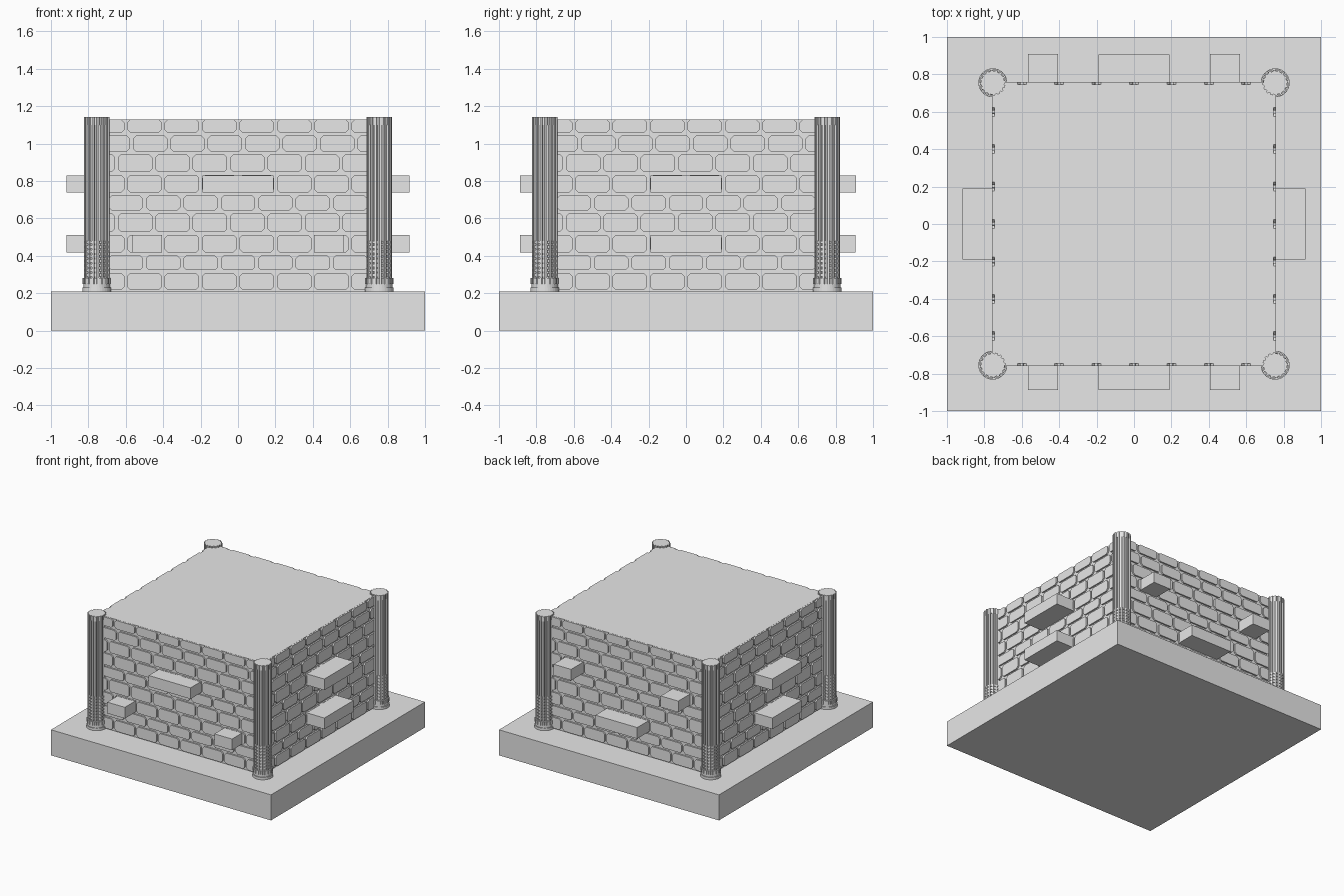
import bpy, bmesh, math
from mathutils import Matrix

if "Cube" in bpy.data.objects:
    bpy.data.objects.remove(bpy.data.objects["Cube"])

# Single stone colour
stone = bpy.data.materials.new("grey_stone")
stone.use_nodes = True
colour = (0.8, 0.8, 0.8, 1)
stone.diffuse_color = colour
stone.node_tree.nodes["Principled BSDF"].inputs["Base Color"].default_value = colour


def finish(name, bm):
    bmesh.ops.recalc_face_normals(bm, faces=bm.faces)
    mesh = bpy.data.meshes.new(name)
    bm.to_mesh(mesh)
    bm.free()
    mesh.materials.append(stone)
    obj = bpy.data.objects.new(name, mesh)
    bpy.context.collection.objects.link(obj)
    return obj


def loft(bm, rings):
    """Join closed rings of points and cap both ends."""
    loops = [[bm.verts.new(p) for p in ring] for ring in rings]
    n = len(loops[0])
    for a, b in zip(loops, loops[1:]):
        for i in range(n):
            j = (i + 1) % n
            bm.faces.new((a[i], a[j], b[j], b[i]))
    bm.faces.new(loops[0][::-1])
    bm.faces.new(loops[-1])


def box(name, x0, x1, y0, y1, z0, z1):
    bm = bmesh.new()
    loft(bm, [[(x0, y0, z), (x1, y0, z), (x1, y1, z), (x0, y1, z)] for z in (z0, z1)])
    return finish(name, bm)


FACE = 0.758      # outer face of the bricks
CORE = 0.746      # bottom of the mortar joints
BASE_TOP = 0.21
WALL_TOP = 1.13

box("base_slab", -1, 1, -1, 1, 0, BASE_TOP)
box("wall_core", -CORE, CORE, -CORE, CORE, BASE_TOP, WALL_TOP)


# Brick courses: cut-corner blocks in staggered rows
def add_brick(bm, u0, u1, z0, z1, c=0.016):
    c = min(c, (u1 - u0) / 3)
    outline = [(u0 + c, z0), (u1 - c, z0), (u1, z0 + c), (u1, z1 - c),
               (u1 - c, z1), (u0 + c, z1), (u0, z1 - c), (u0, z0 + c)]
    loft(bm, [[(u, -d, z) for u, z in outline] for d in (CORE - 0.01, FACE)])


course_lines = [BASE_TOP, 0.315, 0.41, 0.52, 0.635, 0.73, 0.84, 0.95, 1.05, 1.137]
shifts = [0, 0.1, 0, 0.15, 0.1, 0, 0.15, 0.03, 0]
PITCH, GAP, END = 0.2, 0.008, 0.73


def brick_wall(name, turn):
    bm = bmesh.new()
    for row, shift in enumerate(shifts):
        z0, z1 = course_lines[row] + GAP, course_lines[row + 1] - GAP
        for i in range(-5, 5):
            u0 = max(i * PITCH + shift, -END)
            u1 = min((i + 1) * PITCH + shift, END)
            if u1 - u0 > 0.04:
                add_brick(bm, u0 + GAP, u1 - GAP, z0, z1)
    obj = finish(name, bm)
    obj.data.transform(Matrix.Rotation(turn * math.pi / 2, 4, "Z"))


sides = ["front", "left", "back", "right"]
for turn, side in enumerate(sides):
    brick_wall(side + "_bricks", turn)

# Projecting ledges: side, centre along wall, half width, level, reach
LOW, HIGH = (0.418, 0.51), (0.738, 0.83)
ledges = [(0, 0, 0.19, HIGH, 0.888), (2, 0, 0.19, LOW, 0.905)]
for u in (-0.487, 0.487):
    ledges += [(0, u, 0.08, LOW, 0.888), (2, u, 0.08, HIGH, 0.91)]
for turn in (1, 3):
    ledges += [(turn, 0, 0.19, level, 0.918) for level in (LOW, HIGH)]
for turn, u, half, (z0, z1), reach in ledges:
    ledge = box(sides[turn] + "_ledge", u - half, u + half, -reach, -CORE, z0, z1)
    ledge.data.transform(Matrix.Rotation(turn * math.pi / 2, 4, "Z"))


# Fluted corner columns
def flute_ring(x, y, z, outer, inner, teeth=16):
    ring = []
    for i in range(teeth * 4):
        a = (i // 2 + (0.1 if i % 2 == 0 else 0.9)) * math.pi / teeth
        r = outer if (i // 2) % 2 == 0 else inner
        ring.append((x + r * math.cos(a), y + r * math.sin(a), z))
    return ring


R, GROOVE = 0.069, 0.058
levels = []


def band(z0, z1, outer, inner):
    levels.extend([(z0, outer, inner), (z1, outer, inner)])


# Round foot mouldings
band(BASE_TOP, 0.23, 0.077, 0.077)
band(0.23, 0.25, 0.07, 0.07)
band(0.25, 0.28, 0.076, 0.072)
# Studded lower flutes
for k in range(8):
    z = 0.28 + k * 0.025
    band(z, z + 0.01, R, GROOVE)
    band(z + 0.01, z + 0.025, R, R - 0.003)
# Plain fluted shaft and cap
band(0.48, 1.1, R, GROOVE)
band(1.1, 1.142, R, 0.062)

for x in (-0.755, 0.755):
    for y in (-0.755, 0.755):
        bm = bmesh.new()
        loft(bm, [flute_ring(x, y, z, ro, ri) for z, ro, ri in levels])
        finish(("front" if y < 0 else "back") + ("_left" if x > 0 else "_right") + "_column", bm)
